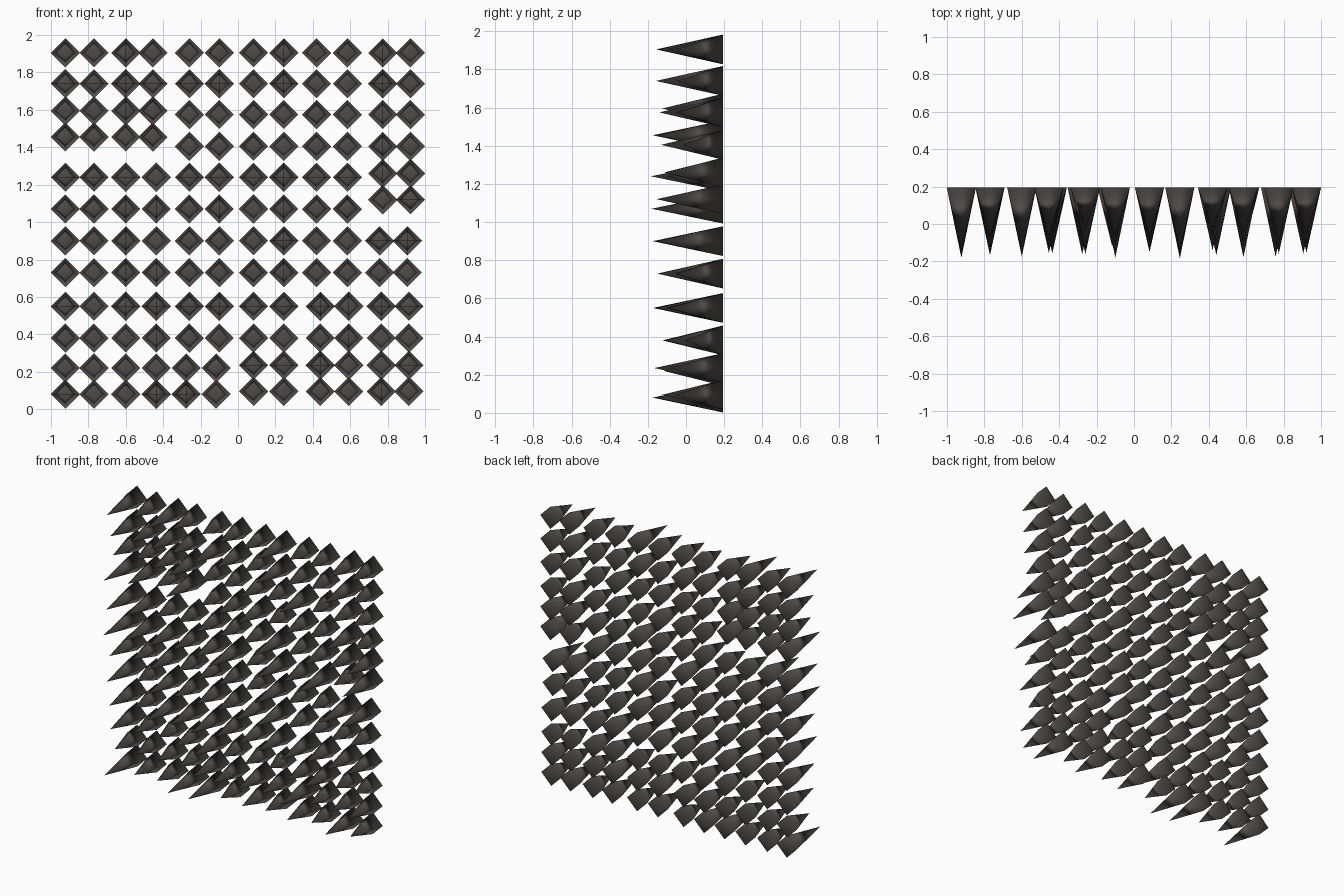
import bpy, bmesh, random
from math import pi, cos, sin

random.seed(4)
cube = bpy.data.objects.get("Cube")
if cube:
    bpy.data.objects.remove(cube)

RADIUS, BACK = 0.078, 0.195

# Dark brown-grey material
mat = bpy.data.materials.new("dark_brown_grey")
mat.use_nodes = True
colour = (0.08, 0.068, 0.068, 1)
mat.diffuse_color = colour
mat.node_tree.nodes["Principled BSDF"].inputs["Base Color"].default_value = colour

# Shared four-sided spike of unit length, pointing to the front
bm = bmesh.new()
ring = [bm.verts.new((RADIUS * cos(i * pi / 2), 0, RADIUS * sin(i * pi / 2)))
        for i in range(4)]
tip = bm.verts.new((0, -1, 0))
bm.faces.new(ring)
for i in range(4):
    bm.faces.new((ring[i], ring[(i + 1) % 4], tip))
bmesh.ops.recalc_face_normals(bm, faces=bm.faces[:])
for face in bm.faces:
    face.smooth = True
spike_mesh = bpy.data.meshes.new("spike")
bm.to_mesh(spike_mesh)
bm.free()
spike_mesh.materials.append(mat)


def add_spike(column, row, x, z, length):
    spike = bpy.data.objects.new(f"spike_column_{column + 1}_row_{row + 1}", spike_mesh)
    spike.location = (x, BACK, z)
    spike.scale.y = length
    bpy.context.collection.objects.link(spike)


# Regular grid, rows from the bottom up
columns = [-0.923, -0.77, -0.6, -0.437, -0.26, -0.1, 0.083, 0.245, 0.42, 0.585, 0.757, 0.905]
rows = [0.08, 0.22, 0.38, 0.55, 0.73, 0.9, 1.07, 1.24, 1.405, 1.575, 1.74, 1.905]
reach = [0.37, 0.37, 0.335, 0.38, 0.36, 0.37, 0.375, 0.385, 0.36, 0.34, 0.355, 0.375]
edge_lengths = [0.37, 0.25, 0.3, 0.31, 0.34, 0.31, 0.375, 0.345, 0.37, 0.27, 0.3, 0.34]


def place(c, r):
    """Grid position with the shifted blocks of the layout applied."""
    x, z = columns[c], rows[r]
    if c < 4:                       # upper left block is packed closer
        if r in (8, 9):
            z += 0.05 if r == 8 else 0.02
        if c == 3 and r > 7:
            x -= 0.018
    elif c < 6 and r < 2:           # lowest middle pairs move outwards
        x -= 0.017
    elif c >= 6 and r < 2:          # right part of the bottom rows is raised
        z += 0.015
    if c in (8, 9) and r < 4:       # lower right block
        x += 0.02 if c == 8 else 0.007
    if c > 9:                       # last pair of columns
        if r > 5:
            x += 0.017
        elif r < 4:
            x += 0.009
        if r in (6, 7):
            z += 0.05 if r == 6 else 0.02
    return x, z


for c in range(len(columns)):
    for r in range(len(rows)):
        x, z = place(c, r)
        length = edge_lengths[r] if c == 0 else reach[r] * random.uniform(0.58, 1)
        add_spike(c, r, x, z, length)
